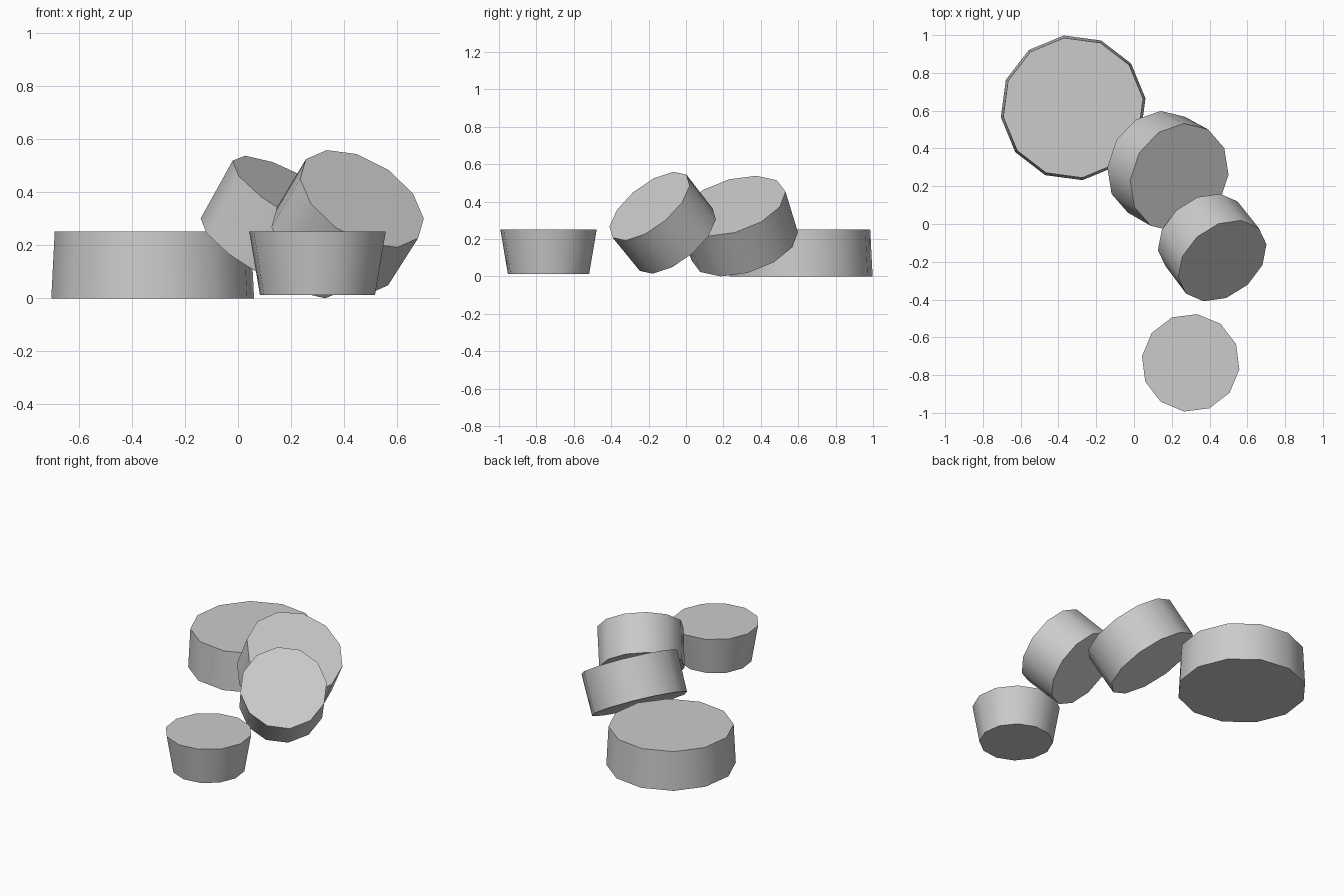
import bpy, bmesh, math
from mathutils import Vector

if "Cube" in bpy.data.objects:
    bpy.data.objects.remove(bpy.data.objects["Cube"])

SIDES = 12


def puck(name, top, axis, height, r_top, r_bottom, lead):
    """Tapered disc: top centre, axis, sizes, and the direction of one corner."""
    n = Vector(axis).normalized()
    u = Vector(lead)
    u = (u - n * u.dot(n)).normalized()
    v = n.cross(u)
    top = Vector(top)
    bm = bmesh.new()
    rings = []
    for centre, r in ((top - n * height, r_bottom), (top, r_top)):
        ring = []
        for i in range(SIDES):
            a = 2 * math.pi * i / SIDES
            ring.append(bm.verts.new(centre + (u * math.cos(a) + v * math.sin(a)) * r))
        rings.append(ring)
    low, high = rings
    for i in range(SIDES):
        j = (i + 1) % SIDES
        bm.faces.new((low[i], low[j], high[j], high[i]))
    bm.faces.new(high)
    bm.faces.new(low[::-1])
    mesh = bpy.data.meshes.new(name)
    bm.to_mesh(mesh)
    bm.free()
    obj = bpy.data.objects.new(name, mesh)
    bpy.context.collection.objects.link(obj)
    bpy.ops.object.select_all(action='DESELECT')
    obj.select_set(True)
    bpy.context.view_layer.objects.active = obj
    bpy.ops.object.shade_smooth_by_angle(angle=math.radians(40))
    return obj


# Large disc lying flat at the back
puck("large_disc", (-0.322, 0.615, 0.252), (0, 0, 1), 0.252, 0.373, 0.386, (-0.05, 0.385, 0))

# Disc leaning on the large one
puck("leaning_disc_back", (0.24, 0.246, 0.377), (0.475, -0.265, 0.84), 0.258, 0.297, 0.295,
     (0.025, 0.289, 0.077))

# Smaller disc leaning on the previous one
puck("leaning_disc_front", (0.468, -0.195, 0.376), (0.436, -0.562, 0.707), 0.255, 0.26, 0.257,
     (0.10, 0.215, 0.109))

# Small tapered disc standing apart at the front
puck("front_disc", (0.30, -0.735, 0.252), (0, 0, 1), 0.24, 0.26, 0.219, (0.035, 0.26, 0))
